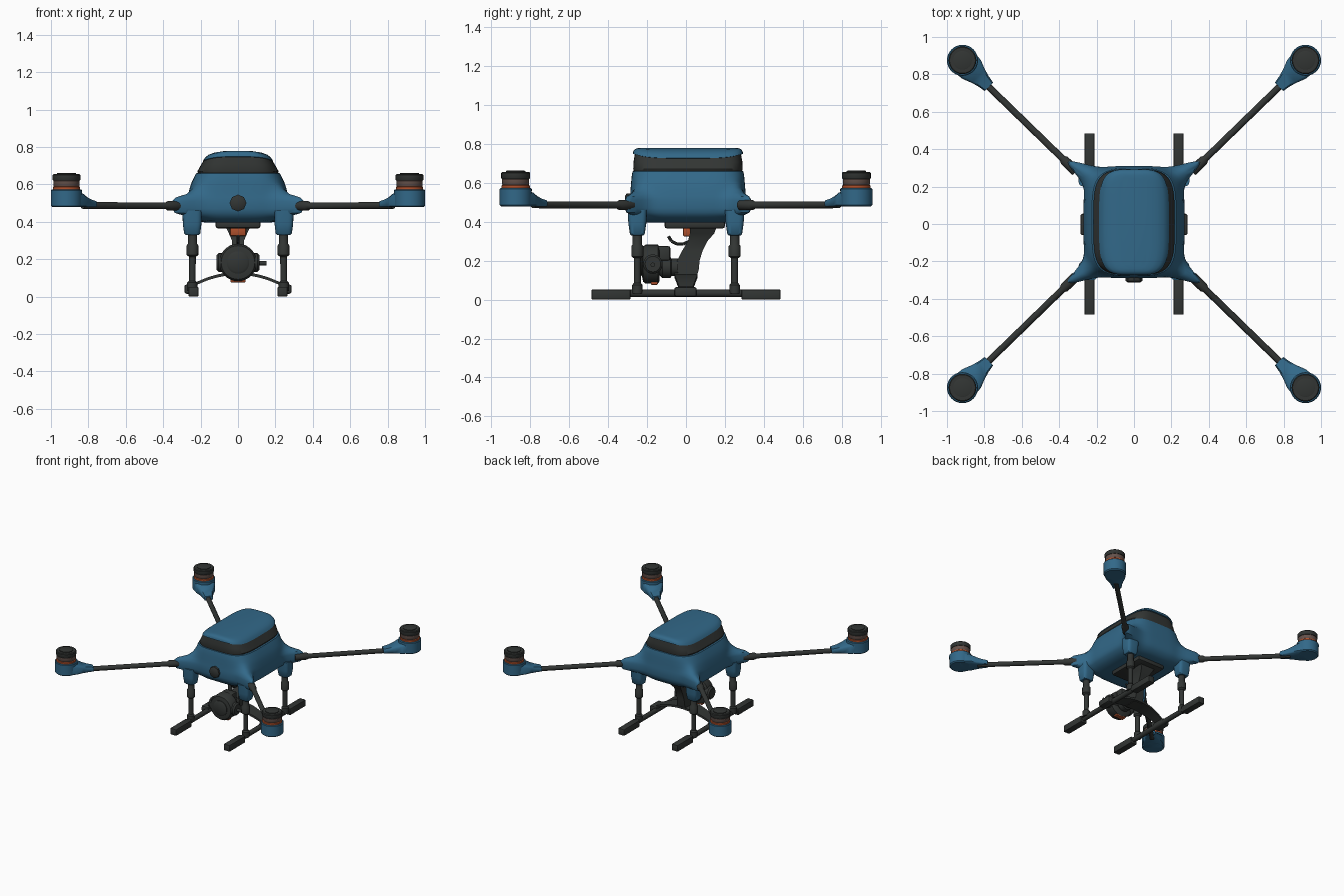
import bpy, bmesh, math
from mathutils import Vector

if "Cube" in bpy.data.objects:
    bpy.data.objects.remove(bpy.data.objects["Cube"])


def material(name, rgb):
    m = bpy.data.materials.new(name)
    m.diffuse_color = (*rgb, 1)
    m.use_nodes = True
    m.node_tree.nodes["Principled BSDF"].inputs["Base Color"].default_value = m.diffuse_color
    return m


BLUE = material("blue_shell", (0.032, 0.14, 0.25))
DARK = material("dark_grey", (0.032, 0.036, 0.034))
BROWN = material("winding_brown", (0.13, 0.085, 0.072))
ORANGE = material("orange", (0.42, 0.08, 0.025))


def finish(name, bm, mat, angle=38):
    """Turn a bmesh into an object, smooth except at sharp edges."""
    bmesh.ops.recalc_face_normals(bm, faces=bm.faces[:])
    for f in bm.faces:
        f.smooth = True
    for e in bm.edges:
        e.smooth = len(e.link_faces) == 2 and e.calc_face_angle(0) < math.radians(angle)
    me = bpy.data.meshes.new(name)
    bm.to_mesh(me)
    bm.free()
    me.materials.append(mat)
    ob = bpy.data.objects.new(name, me)
    bpy.context.collection.objects.link(ob)
    return ob


def skin(name, rings, mat, angle=38):
    """Bridge a list of equal-length point rings and cap both ends."""
    bm = bmesh.new()
    vs = [[bm.verts.new(p) for p in r] for r in rings]
    n = len(vs[0])
    for a, b in zip(vs, vs[1:]):
        for i in range(n):
            bm.faces.new((a[i], a[(i + 1) % n], b[(i + 1) % n], b[i]))
    bm.faces.new(vs[0])
    bm.faces.new(vs[-1])
    return finish(name, bm, mat, angle)


def oval(z, hx, hy, cx=0, cy=0, n=4, flare=0, rise=0, count=96):
    """Rounded rectangle; flare pulls the corners out, rise lifts the ends."""
    pts = []
    for i in range(count):
        t = 2 * math.pi * i / count
        c, s = math.cos(t), math.sin(t)
        sx, sy = math.copysign(1, c), math.copysign(1, s)
        x = hx * sx * abs(c) ** (2 / n)
        y = hy * sy * abs(s) ** (2 / n)
        d = math.degrees(math.atan2(abs(s), abs(c))) - 45
        g = flare * math.exp(-(d / 15) ** 2)
        pts.append((cx + x + sx * 0.125 * g, cy + y + sy * 0.07 * g, z + rise * s * s))
    return pts


def rod(name, a, b, profile, mat, sides=24):
    """Turned part along a-b; profile holds (fraction, radius)."""
    a, b = Vector(a), Vector(b)
    q = (b - a).to_track_quat('Z', 'Y')
    rings = []
    for f, r in profile:
        rings.append([a.lerp(b, f) + q @ Vector((r * math.cos(k), r * math.sin(k), 0))
                      for k in (2 * math.pi * i / sides for i in range(sides))])
    return skin(name, rings, mat)


def box(name, lo, hi, mat, bevel=0.006):
    bm = bmesh.new()
    bmesh.ops.create_cube(bm, size=1)
    for v in bm.verts:
        v.co = [l + (h - l) * (c + 0.5) for l, h, c in zip(lo, hi, v.co)]
    bmesh.ops.bevel(bm, geom=bm.edges[:], offset=bevel, segments=2, affect='EDGES', profile=0.5)
    return finish(name, bm, mat)


# Body shell with flared corners that hold the arms
CY = 0.01
skin("body_shell", [oval(z, hx, hy, cy=CY, flare=f) for z, hx, hy, f in (
    (0.395, 0.17, 0.22, 0), (0.405, 0.22, 0.26, 0), (0.43, 0.255, 0.285, 0.5),
    (0.447, 0.265, 0.295, 0.92), (0.47, 0.27, 0.3, 1), (0.51, 0.27, 0.3, 1),
    (0.53, 0.268, 0.298, 0.85), (0.548, 0.264, 0.296, 0.4), (0.575, 0.26, 0.294, 0.12),
    (0.61, 0.248, 0.291, 0), (0.64, 0.234, 0.288, 0), (0.658, 0.225, 0.284, 0),
    (0.663, 0.21, 0.27, 0))], BLUE)

# Dark band and blue lid
skin("canopy_band", [oval(z, hx, hy, cy=CY, rise=r) for z, hx, hy, r in (
    (0.65, 0.212, 0.275, 0), (0.67, 0.217, 0.281, 0), (0.70, 0.2, 0.279, 0.01),
    (0.73, 0.182, 0.272, 0.02))], DARK)
skin("canopy_lid", [oval(z, hx, hy, cy=CY, rise=r) for z, hx, hy, r in (
    (0.722, 0.178, 0.272, 0.024), (0.726, 0.187, 0.283, 0.022), (0.742, 0.177, 0.281, 0.018),
    (0.758, 0.158, 0.275, 0.012), (0.77, 0.125, 0.264, 0.006), (0.777, 0.08, 0.25, 0.002))], BLUE, 50)

# Nose sensor
rod("nose_sensor", (0, -0.26, 0.5), (0, -0.312, 0.5), ((0, 0.045), (0.85, 0.045), (1, 0.034)), DARK, 8)

# Belly plate
box("belly_plate", (-0.12, -0.11, 0.365), (0.12, 0.2, 0.405), DARK, 0.012)

MX, MY = 0.917, 0.875
for sx, side in ((-1, "left"), (1, "right")):
    for sy, end in ((-1, "front"), (1, "back")):
        tag = f"{end}_{side}_"
        # Arm with end collar
        rod(tag + "arm", (sx * 0.31, sy * 0.28, 0.485), (sx * 0.83, sy * 0.785, 0.487),
            ((0, 0.026), (0.12, 0.026), (0.14, 0.018), (1, 0.018)), DARK, 16)

        # Teardrop motor mount: round cup plus low tapering tail
        rod(tag + "motor_cup", (sx * MX, sy * MY, 0.478), (sx * MX, sy * MY, 0.572),
            ((0, 0.074), (0.08, 0.082), (0.95, 0.083), (1, 0.078)), BLUE, 32)
        tail = []
        for along, half, top in ((0.0, 0.078, 0.562), (0.07, 0.07, 0.55), (0.12, 0.05, 0.53),
                                 (0.16, 0.039, 0.518), (0.2, 0.032, 0.51)):
            cx, cy = MX - along * 0.707, MY - along * 0.707
            ring = []
            for w, z in ((-1, 0.485), (-0.85, 0.478), (0.85, 0.478), (1, 0.485),
                         (1, top - 0.012), (0.8, top), (-0.8, top), (-1, top - 0.012)):
                ring.append((sx * (cx - w * half * 0.707), sy * (cy + w * half * 0.707), z))
            tail.append(ring)
        skin(tag + "motor_mount_tail", tail, BLUE, 50)

        # Motor: orange base ring, brown windings, dark bell
        for part, z0, z1, r, mat in (("motor_ring", 0.565, 0.588, 0.073, ORANGE),
                                     ("motor_windings", 0.588, 0.623, 0.07, BROWN),
                                     ("motor_bell", 0.62, 0.655, 0.074, DARK),
                                     ("motor_hub", 0.65, 0.662, 0.05, DARK)):
            rod(tag + part, (sx * MX, sy * MY, z0), (sx * MX, sy * MY, z1),
                ((0, r - 0.003), (0.12, r), (0.85, r), (1, r - 0.005)), mat, 32)

        # Leg socket, strut with collars
        lx, ly = sx * 0.245, sy * 0.25
        skin(tag + "leg_socket", [oval(z, a, b, lx, ly, 4, count=32) for z, a, b in (
            (0.33, 0.036, 0.032), (0.337, 0.043, 0.038), (0.39, 0.05, 0.046), (0.46, 0.052, 0.05))], BLUE)
        rod(tag + "leg", (lx, ly, 0.03), (lx * 0.99, ly, 0.35),
            ((0, 0.027), (0.14, 0.027), (0.17, 0.018), (0.57, 0.018), (0.6, 0.031),
             (0.76, 0.031), (0.79, 0.024), (1, 0.024)), DARK, 16)

        # Skid foot pad
        y0, y1 = sorted((sy * 0.285, sy * 0.485))
        box(tag + "skid_pad", (sx * 0.238 - 0.027, y0, 0), (sx * 0.238 + 0.027, y1, 0.052), DARK)

    # Skid tube and centre joint
    rod(side + "_skid_tube", (sx * 0.238, -0.31, 0.032), (sx * 0.238, 0.31, 0.032),
        ((0, 0.019), (1, 0.019)), DARK, 16)
    box(side + "_skid_joint", (min(sx * 0.225, sx * 0.287), -0.06, 0.015),
        (max(sx * 0.225, sx * 0.287), 0.055, 0.065), DARK, 0.012)

# Arched cross bar between the skids
arch = []
for i in range(21):
    x = -0.245 + 0.49 * i / 20
    k = 1 - (x / 0.245) ** 2
    z, w = 0.05 + 0.065 * k, 0.035 + 0.025 * k
    arch.append([(x, -w, z), (x, w, z), (x, w, z + 0.016), (x, -w, z + 0.016)])
skin("arched_cross_bar", arch, DARK)

# Gimbal arm: swept blade from the belly down to the camera
skin("gimbal_arm", [[(-w, y0, z), (w, y0, z), (w, y1, z), (-w, y1, z)] for z, y0, y1, w in (
    (0.11, -0.055, 0.05, 0.035), (0.15, -0.06, 0.065, 0.035), (0.2, -0.045, 0.07, 0.032),
    (0.25, -0.02, 0.085, 0.03), (0.3, 0.01, 0.11, 0.032), (0.34, 0.02, 0.145, 0.05),
    (0.38, 0.02, 0.16, 0.07))], DARK, 30)
box("gimbal_orange_clip", (-0.042, -0.015, 0.325), (0.042, 0.03, 0.37), ORANGE)

# Curved cable in front of the gimbal arm
cable = [(-0.09, 0.325), (-0.075, 0.3), (-0.045, 0.285), (-0.015, 0.285), (0.02, 0.3)]
for i, (a, b) in enumerate(zip(cable, cable[1:])):
    rod(f"gimbal_cable_{i + 1}", (0, *a), (0, *b), ((0, 0.008), (1, 0.008)), DARK, 8)

# Camera with lens, side pivots and rear motor
rod("camera_body", (0, -0.135, 0.182), (0, -0.225, 0.182),
    ((0, 0.085), (0.1, 0.1), (0.8, 0.1), (0.95, 0.09), (1, 0.068)), DARK, 32)
rod("camera_lens", (0, -0.2, 0.182), (0, -0.236, 0.182), ((0, 0.06), (0.8, 0.06), (1, 0.048)), DARK, 32)
rod("camera_pivot", (-0.115, -0.17, 0.182), (0.115, -0.17, 0.182),
    ((0, 0.04), (0.05, 0.05), (0.95, 0.05), (1, 0.04)), DARK, 20)
rod("camera_knob", (0.1, -0.17, 0.178), (0.152, -0.17, 0.178), ((0, 0.012), (1, 0.012)), DARK, 12)
box("camera_orange_strip", (-0.04, -0.18, 0.076), (0.04, -0.145, 0.09), ORANGE, 0.003)
rod("gimbal_motor", (0, -0.14, 0.165), (0, -0.04, 0.165),
    ((0, 0.035), (0.2, 0.055), (0.6, 0.055), (0.65, 0.045), (1, 0.045)), DARK, 24)
box("gimbal_bracket", (-0.05, -0.15, 0.2), (0.05, -0.08, 0.275), DARK, 0.012)
